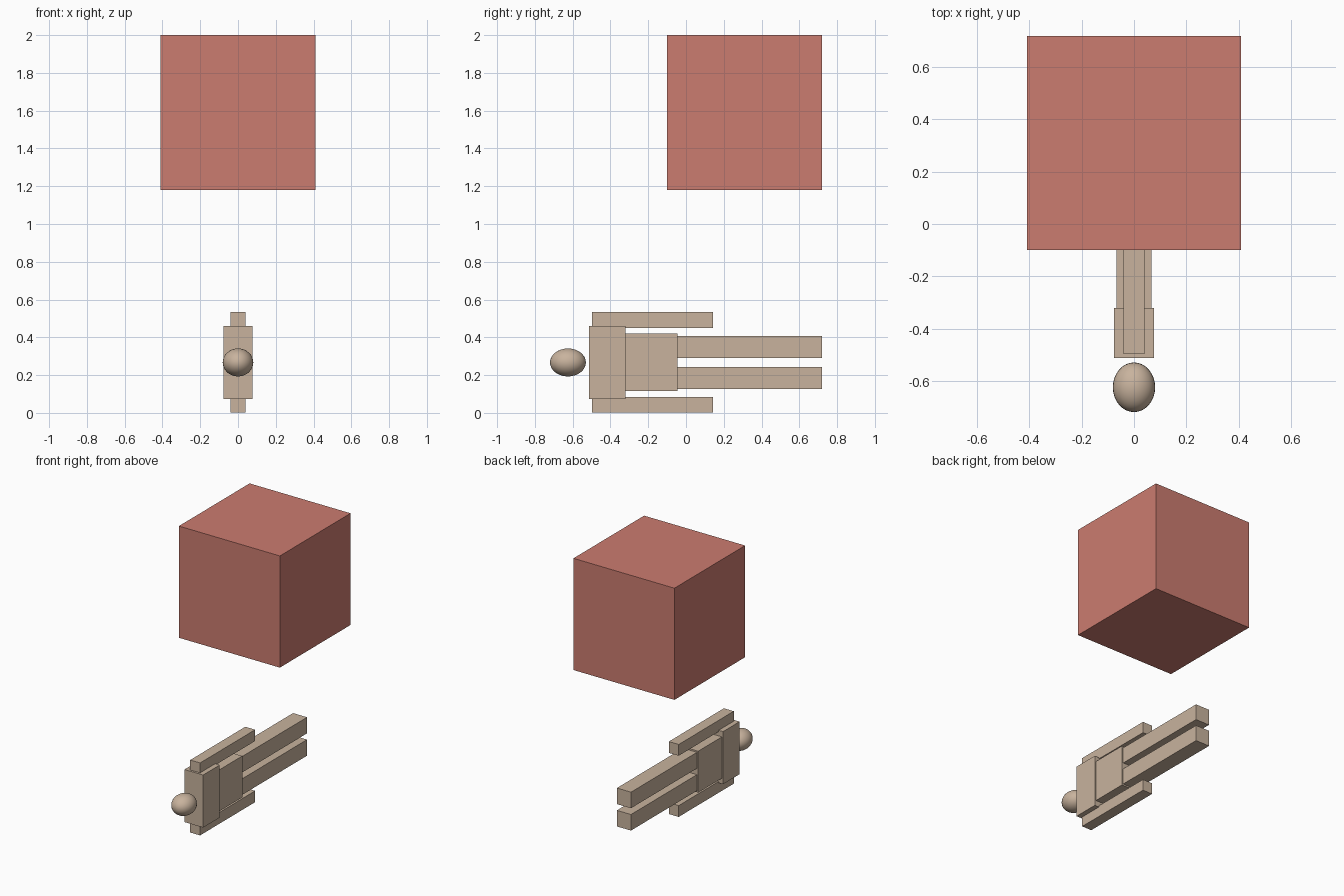
import bpy

if "Cube" in bpy.data.objects:
    bpy.data.objects.remove(bpy.data.objects["Cube"])

MID_Z = 0.267  # height of the figure's long axis


def material(name, color):
    m = bpy.data.materials.new(name)
    m.diffuse_color = color
    m.use_nodes = True
    m.node_tree.nodes["Principled BSDF"].inputs["Base Color"].default_value = m.diffuse_color
    return m


def box(name, x, y, z, mat):
    """Box from (min, max) ranges."""
    bpy.ops.mesh.primitive_cube_add(size=1, location=[sum(r) / 2 for r in (x, y, z)])
    o = bpy.context.object
    o.name = name
    o.scale = [r[1] - r[0] for r in (x, y, z)]
    bpy.ops.object.transform_apply(location=False, rotation=False, scale=True)
    o.data.materials.append(mat)
    return o


skin = material("tan", (0.58, 0.45, 0.34, 1))
red = material("red", (0.6, 0.2, 0.16, 1))

# floating block
box("floating_block", (-0.41, 0.41), (-0.10, 0.72), (1.18, 2.0), red)

# torso
box("chest", (-0.076, 0.076), (-0.513, -0.321), (MID_Z - 0.193, MID_Z + 0.193), skin)
box("waist", (-0.067, 0.067), (-0.321, -0.046), (MID_Z - 0.152, MID_Z + 0.152), skin)

# limbs, mirrored about the body axis
for side, s in (("lower", -1), ("upper", 1)):
    box(side + "_arm", (-0.04, 0.04), (-0.497, 0.142),
        sorted((MID_Z + s * 0.183, MID_Z + s * 0.266)), skin)
    box(side + "_leg", (-0.057, 0.057), (-0.046, 0.72),
        sorted((MID_Z + s * 0.023, MID_Z + s * 0.141)), skin)

# head: egg-shaped ball along the body axis
bpy.ops.mesh.primitive_uv_sphere_add(segments=32, ring_count=16, radius=1,
                                     location=(0, -0.625, MID_Z))
head = bpy.context.object
head.name = "head"
head.scale = (0.081, 0.095, 0.074)
bpy.ops.object.transform_apply(location=False, rotation=False, scale=True)
bpy.ops.object.shade_smooth()
head.data.materials.append(skin)
